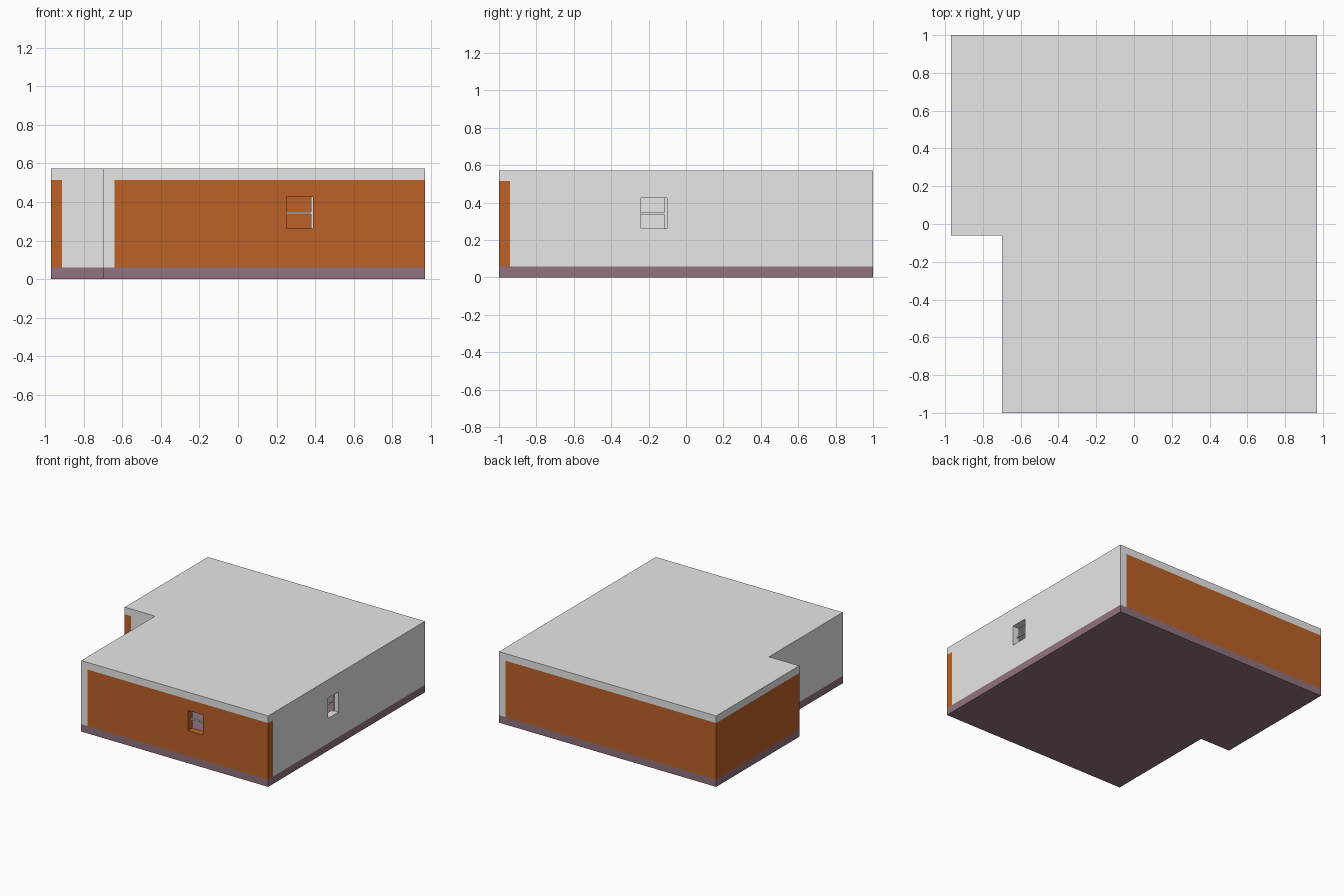
import bpy
import bmesh

if "Cube" in bpy.data.objects:
    bpy.data.objects.remove(bpy.data.objects["Cube"])


def material(name, rgb):
    m = bpy.data.materials.new(name)
    m.diffuse_color = (*rgb, 1)
    m.use_nodes = True
    m.node_tree.nodes["Principled BSDF"].inputs["Base Color"].default_value = m.diffuse_color
    return m


GREY = material("light_grey", (0.8, 0.8, 0.8))
BRICK = material("brick_orange", (0.505, 0.119, 0.020))
MAUVE = material("mauve_floor", (0.282, 0.168, 0.207))

FLOOR, CEILING, TOP = 0.06, 0.515, 0.573
T = 0.058  # wall thickness
OUTLINE = [(-0.97, -0.06), (-0.70, -0.06), (-0.70, -1), (0.97, -1), (0.97, 1), (-0.97, 1)]


def finish(name, bm, mat):
    bmesh.ops.recalc_face_normals(bm, faces=bm.faces)
    me = bpy.data.meshes.new(name)
    bm.to_mesh(me)
    bm.free()
    me.materials.append(mat)
    ob = bpy.data.objects.new(name, me)
    bpy.context.collection.objects.link(ob)
    return ob


def slab(name, z0, z1, mat):
    bm = bmesh.new()
    face = bm.faces.new([bm.verts.new((x, y, z0)) for x, y in OUTLINE])
    ext = bmesh.ops.extrude_face_region(bm, geom=[face], use_keep_orig=True)["geom"]
    bmesh.ops.translate(bm, vec=(0, 0, z1 - z0),
                        verts=[v for v in ext if isinstance(v, bmesh.types.BMVert)])
    return finish(name, bm, mat)


def box(name, x, y, z, mat):
    bm = bmesh.new()
    bmesh.ops.create_cube(bm, size=1)
    for v in bm.verts:
        v.co = [r[0] if c < 0 else r[1] for c, r in zip(v.co, (x, y, z))]
    return finish(name, bm, mat)


def wall(name, x, y, mat):
    return box(name, x, y, (FLOOR, CEILING), mat)


def cut_window(target, x, y, z):
    cutter = box("window_cutter", x, y, z, GREY)
    cutter.hide_render = True
    mod = target.modifiers.new("window_hole", 'BOOLEAN')
    mod.operation, mod.solver, mod.object = 'DIFFERENCE', 'EXACT', cutter
    bpy.context.view_layer.objects.active = target
    bpy.ops.object.modifier_apply(modifier=mod.name)
    bpy.data.objects.remove(cutter)


# Floor and roof slabs
slab("floor_slab", 0, FLOOR, MAUVE)
slab("roof_slab", CEILING, TOP, GREY)

# Outer walls, butted at the corners so each end shows its own colour
front = wall("front_wall", (-0.70 + T, 0.97), (-1, -1 + T), BRICK)
right = wall("right_wall", (0.97 - T, 0.97), (-1 + T, 1), GREY)
wall("back_wall", (-0.97, 0.97 - T), (1 - T, 1), BRICK)
wall("left_wall", (-0.97, -0.97 + T), (-0.06, 1 - T), BRICK)
wall("step_wall", (-0.97 + T, -0.70 + T), (-0.06, -0.06 + T), GREY)
wall("front_left_wall", (-0.70, -0.70 + T), (-1, -0.06), GREY)

# Window openings
Z = (0.262, 0.425)
cut_window(front, (0.252, 0.388), (-1.1, -0.9), Z)
cut_window(right, (0.9, 1.1), (-0.24, -0.102), Z)

# Window bars, set back in the openings
BAR = (0.338, 0.348)
box("front_window_post", (0.378, 0.388), (-0.965, -0.95), Z, GREY)
box("front_window_bar", (0.252, 0.378), (-0.963, -0.952), BAR, GREY)
box("right_window_post", (0.92, 0.935), (-0.114, -0.102), Z, GREY)
box("right_window_bar", (0.922, 0.933), (-0.24, -0.114), BAR, GREY)
